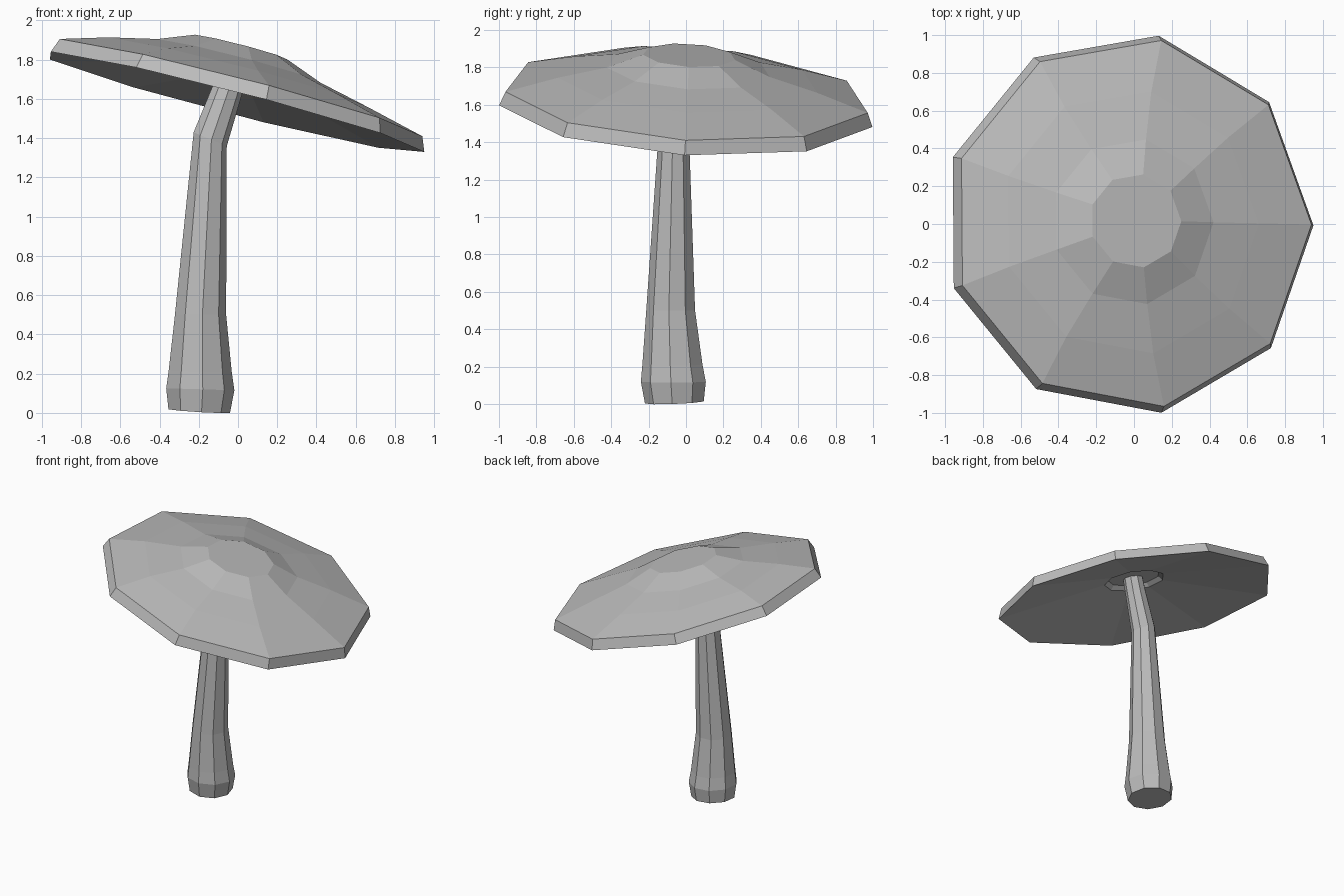
import bpy
import bmesh
from math import cos, sin, radians, tau
from mathutils import Vector

SIDES = 9

default_cube = bpy.data.objects.get("Cube")
if default_cube:
    bpy.data.objects.remove(default_cube, do_unlink=True)

# One plain grey for the whole model
grey = bpy.data.materials.new("plain_grey")
grey.use_nodes = True
colour = (0.5, 0.5, 0.5, 1)
grey.diffuse_color = colour
shader = next(n for n in grey.node_tree.nodes if n.type == "BSDF_PRINCIPLED")
shader.inputs["Base Color"].default_value = colour


def ring(centre, radius, phase=0.0, slope_x=0.0, slope_y=0.0):
    """Regular polygon of points whose plane may lean in x and y."""
    points = []
    for i in range(SIDES):
        a = phase + tau * i / SIDES
        dx, dy = radius * cos(a), radius * sin(a)
        points.append(Vector(centre) + Vector((dx, dy, slope_x * dx + slope_y * dy)))
    return points


def loft(name, rings):
    """Skin a row of rings, close both ends and keep the faces flat."""
    bm = bmesh.new()
    loops = [[bm.verts.new(p) for p in r] for r in rings]
    for low, high in zip(loops, loops[1:]):
        for i in range(SIDES):
            j = (i + 1) % SIDES
            bm.faces.new((low[i], low[j], high[j], high[i]))
    bm.faces.new(loops[0][::-1])
    bm.faces.new(loops[-1])
    bmesh.ops.recalc_face_normals(bm, faces=bm.faces)
    mesh = bpy.data.meshes.new(name)
    bm.to_mesh(mesh)
    bm.free()
    mesh.materials.append(grey)
    obj = bpy.data.objects.new(name, mesh)
    bpy.context.collection.objects.link(obj)
    return obj


# Stem: (x, y, z, radius, lean in x, lean in y)
stem_profile = [
    (-0.20, -0.06, 0.01, 0.16, -0.06, 0.04),
    (-0.195, -0.065, 0.12, 0.177, -0.03, 0.0),
    (-0.195, -0.07, 0.21, 0.164, -0.03, 0.0),
    (-0.193, -0.08, 0.5, 0.133, 0.0, 0.0),
    (-0.143, -0.065, 1.395, 0.086, -0.42, 0.0),
    (-0.05, -0.04, 1.66, 0.073, -0.4, 0.0),
    (0.0, -0.02, 1.79, 0.07, -0.3, 0.0),
]
loft("stem", [ring((x, y, z), r, radians(-5), sx, sy)
              for x, y, z, r, sx, sy in stem_profile])

# Cap: hollow underside, thick rim, then a dome (radius, height, shift in x)
cap_profile = [
    (0.19, 0.17, 0.0),
    (0.22, 0.14, 0.0),
    (1.015, 0.0, 0.0),
    (0.985, 0.075, 0.0),
    (0.705, 0.15, -0.027),
    (0.443, 0.21, -0.028),
    (0.25, 0.283, -0.03),
]
cap = loft("cap", [ring((dx, 0, h), r) for r, h, dx in cap_profile])
cap.rotation_mode = "QUATERNION"
cap.rotation_quaternion = Vector((0, 0, 1)).rotation_difference(Vector((0.258, 0.06, 1)))
cap.location = (-0.033, 0, 1.583)
